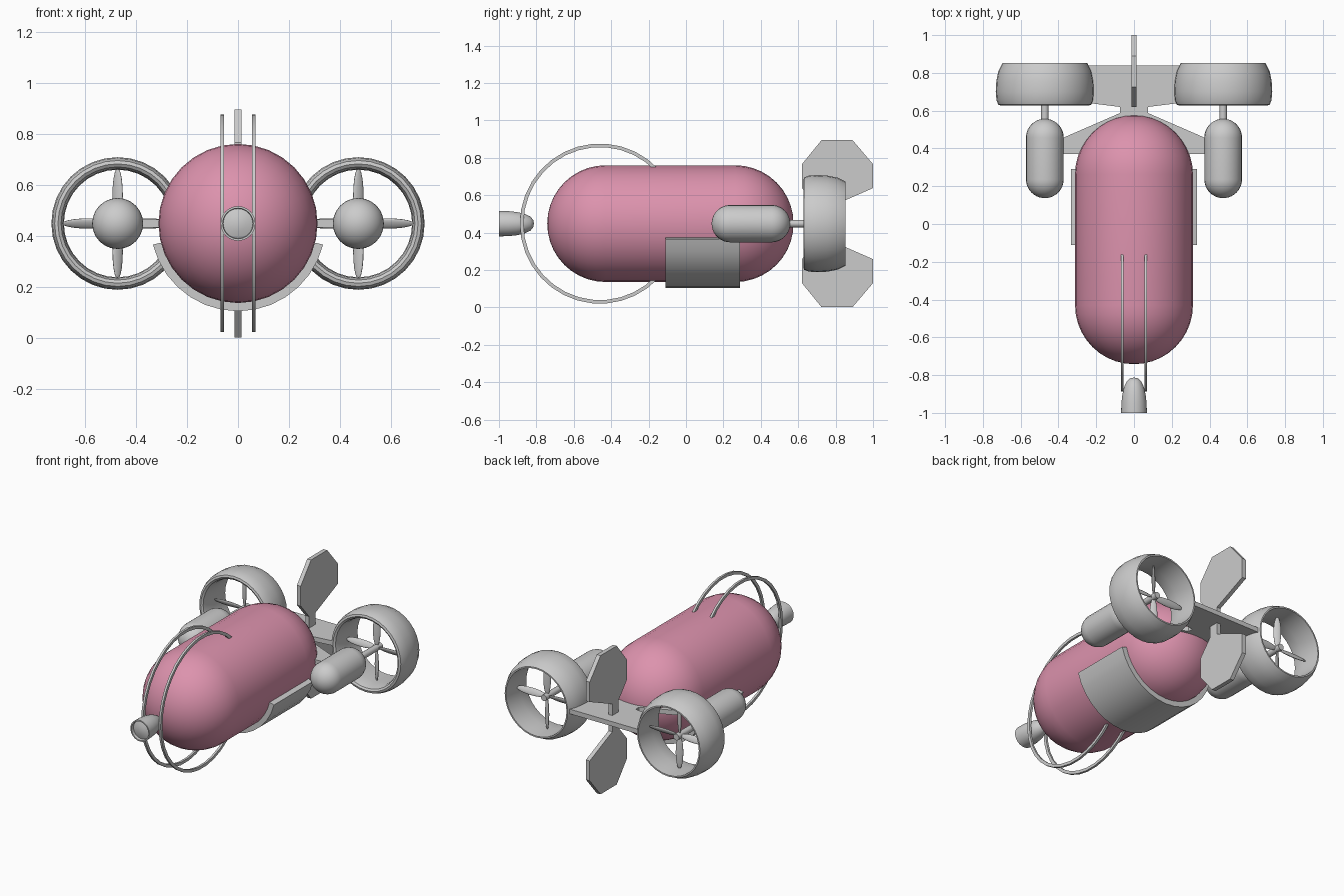
import bpy, bmesh
from math import sin, cos, pi, radians
from mathutils import Matrix

if "Cube" in bpy.data.objects:
    bpy.data.objects.remove(bpy.data.objects["Cube"])

CZ = 0.448   # height of the main axis
EX = 0.472   # engine offset from the centre


def finish(bm, name, smooth=True, angle=35):
    bmesh.ops.remove_doubles(bm, verts=bm.verts, dist=1e-5)
    bmesh.ops.recalc_face_normals(bm, faces=bm.faces)
    me = bpy.data.meshes.new(name)
    bm.to_mesh(me)
    bm.free()
    ob = bpy.data.objects.new(name, me)
    bpy.context.collection.objects.link(ob)
    if smooth:
        bpy.ops.object.select_all(action='DESELECT')
        ob.select_set(True)
        bpy.context.view_layer.objects.active = ob
        bpy.ops.object.shade_smooth_by_angle(angle=radians(angle))
    return ob


def lathe(name, profile, x=0.0, closed=False, seg=32):
    """Revolve (radius, y) points about a lengthwise axis."""
    bm = bmesh.new()
    vs = [bm.verts.new((r, y, 0)) for r, y in profile]
    for a, b in zip(vs, vs[1:] + vs[:1] if closed else vs[1:]):
        bm.edges.new((a, b))
    bmesh.ops.spin(bm, geom=bm.verts[:] + bm.edges[:], cent=(0, 0, 0), axis=(0, 1, 0),
                   angle=2 * pi, steps=seg, use_duplicate=False)
    bmesh.ops.translate(bm, verts=bm.verts, vec=(x, 0, CZ))
    return finish(bm, name)


def capsule(r, y0, y1, n=10):
    front = [(r * sin(pi / 2 * i / n), y0 + r - r * cos(pi / 2 * i / n)) for i in range(n + 1)]
    back = [(p, y0 + y1 - y) for p, y in reversed(front)]
    return front + back


def plate(name, pts, to3d, offset):
    """Extrude a flat outline by offset."""
    bm = bmesh.new()
    f = bm.faces.new([bm.verts.new(to3d(a, b)) for a, b in pts])
    ext = bmesh.ops.extrude_face_region(bm, geom=[f], use_keep_orig=True)
    bmesh.ops.translate(bm, vec=offset, verts=[g for g in ext['geom'] if isinstance(g, bmesh.types.BMVert)])
    return finish(bm, name, smooth=False)


def arc_band(name, cy, r0, r1, a0, a1, n, to3d, offset):
    """Curved strip between two radii, made as a strip of quads and thickened."""
    bm = bmesh.new()
    rows = []
    for i in range(n + 1):
        a = radians(a0 + (a1 - a0) * i / n)
        rows.append([bm.verts.new(to3d(cy + r * cos(a), CZ + r * sin(a))) for r in (r0, r1)])
    faces = [bm.faces.new((p[0], p[1], q[1], q[0])) for p, q in zip(rows, rows[1:])]
    ext = bmesh.ops.extrude_face_region(bm, geom=faces, use_keep_orig=True)
    bmesh.ops.translate(bm, vec=offset, verts=[g for g in ext['geom'] if isinstance(g, bmesh.types.BMVert)])
    return finish(bm, name)


# Main hull
hull = lathe("hull", capsule(0.312, -0.742, 0.575))
pink = bpy.data.materials.new("pink_paint")
pink.diffuse_color = (0.72, 0.29, 0.42, 1)
pink.use_nodes = True
pink.node_tree.nodes["Principled BSDF"].inputs["Base Color"].default_value = pink.diffuse_color
hull.data.materials.append(pink)

# Nose lamp with a shallow lens set in the rim
lathe("nose_lamp", [(0, -0.995), (0.03, -0.992), (0.058, -0.982), (0.06, -1.0), (0.068, -1.0),
                    (0.067, -0.95), (0.062, -0.905), (0.053, -0.865), (0.038, -0.832),
                    (0.02, -0.817), (0, -0.813)])

# Curved belly plate
arc_band("belly_plate", 0, 0.308, 0.344, -166, -14, 14,
         lambda a, b: (a, -0.11, b), (0, 0.4, 0))

# Guard hoops around the nose
for side, s in (("left", -1), ("right", 1)):
    arc_band(side + "_guard_hoop", -0.46, 0.409, 0.428, 43, 317, 26,
             lambda a, b: (s * 0.0625 - 0.007, a, b), (0.014, 0, 0))

# Wing frame carrying the engines and ducts
half = [(0.42, 0.37), (0.42, 0.437), (0.075, 0.587), (0.075, 0.62), (0.235, 0.64), (0.25, 0.84)]
plate("wing_frame", half + [(-x, y) for x, y in reversed(half)],
      lambda a, b: (a, b, CZ - 0.015), (0, 0, 0.03))

# Upper and lower tail fins (y, height above axis)
fin = [(0.705, 0), (0.705, 0.09), (0.62, 0.19), (0.62, 0.318), (0.725, 0.447), (0.89, 0.447),
       (1.0, 0.318), (1.0, 0.19), (0.845, 0.122), (0.77, 0.09), (0.77, 0)]
for name, s in (("upper_fin", 1), ("lower_fin", -1)):
    plate(name, fin, lambda a, b: (-0.0135, a, CZ + s * b), (0.027, 0, 0))

# Engines, shafts, propellers and ducts
duct = [(0.222, 0.636), (0.234, 0.628), (0.247, 0.632), (0.256, 0.655), (0.26, 0.70), (0.257, 0.755),
        (0.246, 0.81), (0.225, 0.852), (0.216, 0.852), (0.212, 0.79), (0.211, 0.72), (0.214, 0.665)]
for side, s in (("left", -1), ("right", 1)):
    x = s * EX
    lathe(side + "_engine", capsule(0.1, 0.137, 0.557), x, seg=24)
    lathe(side + "_shaft", [(0, 0.54), (0.02, 0.54), (0.02, 0.775), (0, 0.775)], x, seg=16)
    lathe(side + "_duct", duct, x, closed=True)
    bm = bmesh.new()
    for k in range(4):
        m = (Matrix.Translation((x, 0.74, CZ)) @ Matrix.Rotation(k * pi / 2, 4, 'Y')
             @ Matrix.Translation((0, 0, 0.112)) @ Matrix.Rotation(s * radians(30), 4, 'Z')
             @ Matrix.Diagonal((0.023, 0.008, 0.106, 1)))
        bmesh.ops.create_uvsphere(bm, u_segments=14, v_segments=10, radius=1, matrix=m)
    finish(bm, side + "_propeller", angle=60)
